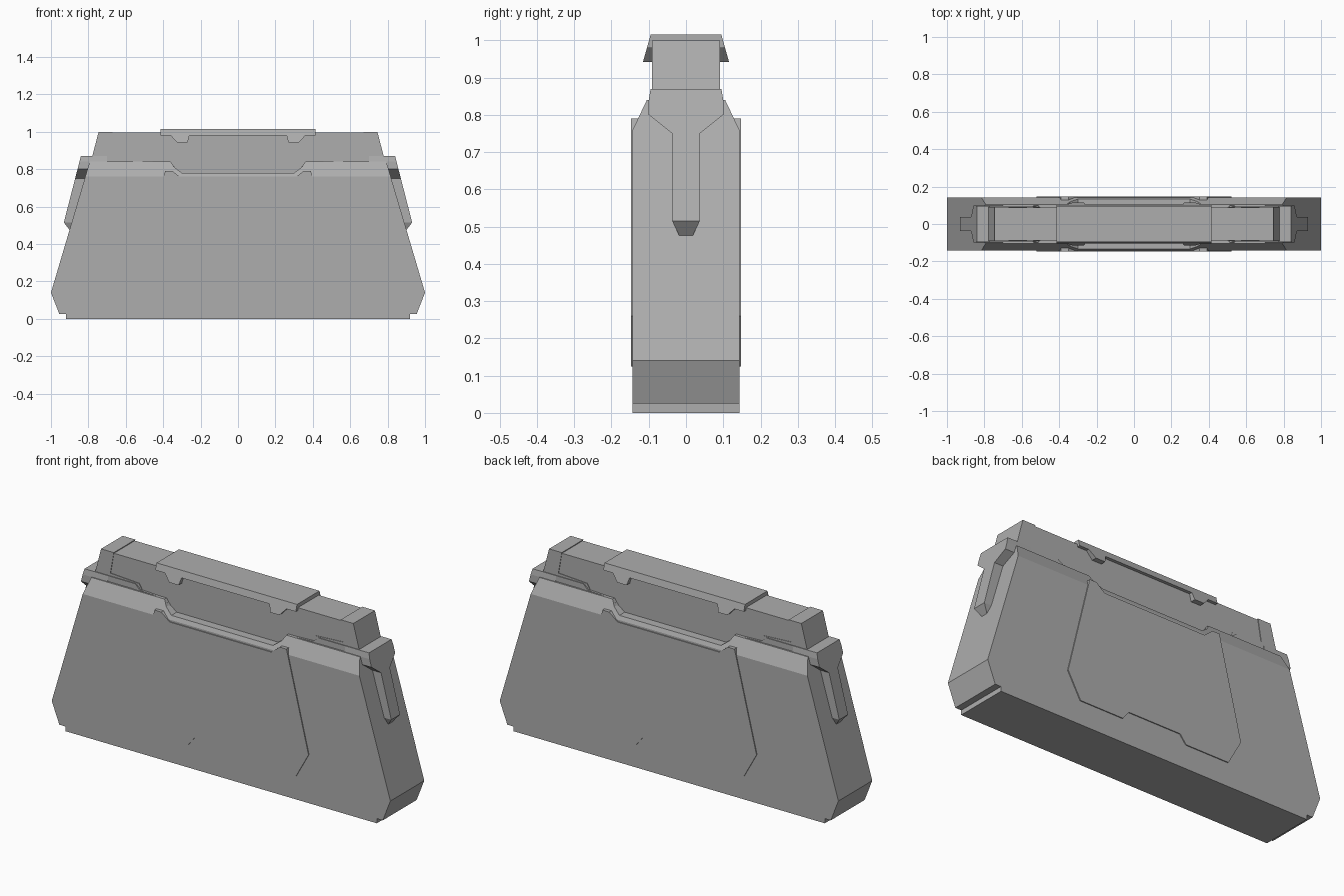
import bpy, bmesh
from mathutils import Vector

cube = bpy.data.objects.get("Cube")
if cube:
    bpy.data.objects.remove(cube, do_unlink=True)

# Single grey finish
grey = bpy.data.materials.new("plain_grey")
grey.use_nodes = True
grey.diffuse_color = (0.42, 0.42, 0.42, 1)
grey.node_tree.nodes["Principled BSDF"].inputs["Base Color"].default_value = (0.42, 0.42, 0.42, 1)


def finish(name, bm):
    bmesh.ops.recalc_face_normals(bm, faces=bm.faces[:])
    mesh = bpy.data.meshes.new(name)
    bm.to_mesh(mesh)
    bm.free()
    mesh.materials.append(grey)
    obj = bpy.data.objects.new(name, mesh)
    bpy.context.collection.objects.link(obj)
    return obj


def loft(near, far):
    """Solid between two matching outlines."""
    bm = bmesh.new()
    a = [bm.verts.new(p) for p in near]
    b = [bm.verts.new(p) for p in far]
    bm.faces.new(a)
    bm.faces.new(b[::-1])
    for i in range(len(a)):
        j = (i + 1) % len(a)
        bm.faces.new((a[i], b[i], b[j], a[j]))
    return bm


def mirrored(half):
    return half + [(-u, v) for u, v in reversed(half)]


def slab(outline, depth):
    """Front outline extruded through y; depth gives the half width at z."""
    return loft([(x, -depth(z), z) for x, z in outline],
                [(x, depth(z), z) for x, z in outline])


# Main shell with notched top and chamfered shoulders
shell = slab(mirrored([(0.92, 0), (0.92, 0.025), (0.955, 0.025), (1, 0.14),
                       (0.793, 0.84), (0.36, 0.84), (0.34, 0.81), (0.3, 0.78)]),
             lambda z: 0.143)
for side in (-1, 1):
    cut = bmesh.ops.bisect_plane(
        shell, geom=shell.verts[:] + shell.edges[:] + shell.faces[:],
        plane_co=(0, side * 0.143, 0.76),
        plane_no=Vector((0, side * 0.08, 0.038)).normalized(), clear_outer=True)
    rim = [e for e in shell.edges if e.is_boundary]
    bmesh.ops.holes_fill(shell, edges=rim, sides=0)
finish("main_shell", shell)

# Raised panel on both broad faces
finish("raised_panels", slab(mirrored([
    (0.154, 0.17), (0.19, 0.125), (0.445, 0.125), (0.52, 0.26),
    (0.39, 0.79), (0.35, 0.79), (0.3, 0.75)]), lambda z: 0.148))

# Inner collar above the shell
finish("inner_collar", slab(mirrored([
    (0.78, 0.6), (0.78, 0.87), (0.54, 0.87), (0.51, 0.845),
    (0.36, 0.838), (0.3, 0.76)]),
    lambda z: 0.095 + min(0.005, (0.87 - z) / 6)))

# Upper block and its slightly raised ends
finish("upper_block", slab(mirrored([(0.79, 0.7), (0.785, 0.84), (0.743, 0.995)]),
                           lambda z: 0.088))
end_outline = [(0.67, 1.0), (0.745, 1.0), (0.787, 0.84), (0.5, 0.84),
               (0.52, 0.875), (0.69, 0.885)]
for side, label in ((1, "left"), (-1, "right")):
    finish(label + "_end_block",
           slab([(side * x, z) for x, z in end_outline], lambda z: 0.091))

# Top cap with flared skirt and short tabs
finish("top_cap", slab(mirrored([
    (0.26, 0.98), (0.27, 0.942), (0.325, 0.942), (0.36, 0.98),
    (0.415, 0.98), (0.415, 1.015)]), lambda z: 0.095 + (1.015 - z) * 0.28))


# Side clasps: wide head, narrow tongue and bevelled foot
def outer_x(z):
    return 0.9 if z < 0.5 else 0.84 + (0.87 - z) * 0.257


def clasp(name, half, side):
    outline = mirrored(half)
    finish(name, loft([(side * 0.7, y, z) for y, z in outline],
                      [(side * outer_x(z), y, z) for y, z in outline]))


for side, label in ((1, "left"), (-1, "right")):
    clasp(label + "_clasp", [(0.095, 0.87), (0.1, 0.84), (0.1, 0.8),
                             (0.037, 0.75), (0.037, 0.515)], side)
    clasp(label + "_clasp_foot", [(0.037, 0.515), (0.018, 0.475)], side)
